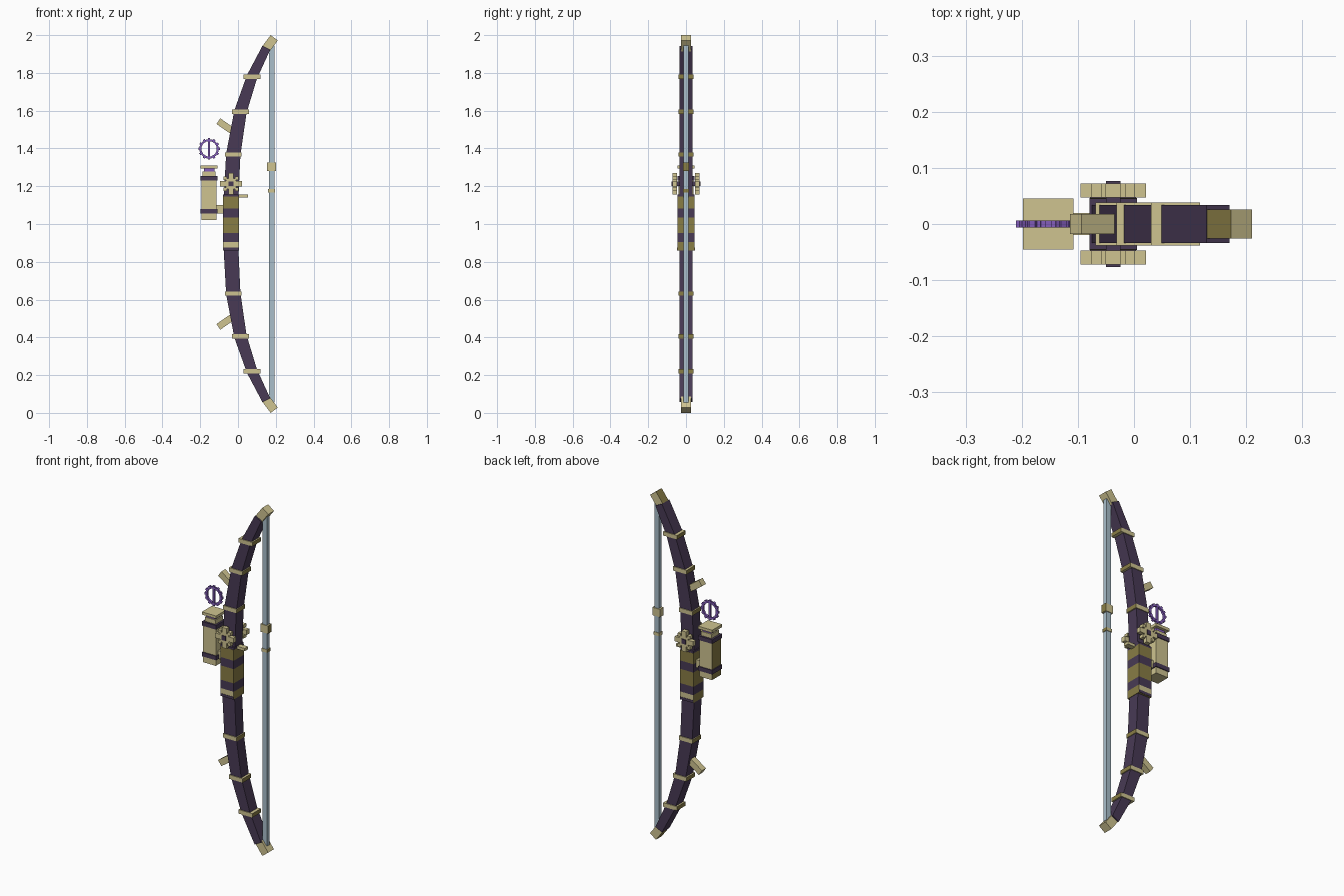
import bpy, bmesh, math
from mathutils import Vector, Matrix

cube = bpy.data.objects.get("Cube")
if cube:
    bpy.data.objects.remove(cube)


def material(name, rgb):
    m = bpy.data.materials.new(name)
    m.use_nodes = True
    m.diffuse_color = (*rgb, 1)
    m.node_tree.nodes["Principled BSDF"].inputs["Base Color"].default_value = (*rgb, 1)
    return m


DARK = material("dark purple wood", (0.065, 0.042, 0.09))
KHAKI = material("pale brass", (0.62, 0.55, 0.28))
OLIVE = material("olive wrap", (0.25, 0.205, 0.06))
STEEL = material("blue grey string", (0.4, 0.52, 0.6))
VIOLET = material("violet crystal", (0.23, 0.11, 0.5))


def finish(bm, name, mat):
    bmesh.ops.recalc_face_normals(bm, faces=bm.faces)
    mesh = bpy.data.meshes.new(name)
    bm.to_mesh(mesh)
    bm.free()
    mesh.materials.append(mat)
    obj = bpy.data.objects.new(name, mesh)
    bpy.context.collection.objects.link(obj)
    return obj


def add_box(bm, centre, size, tilt=0):
    m = Matrix.Translation(centre) @ Matrix.Rotation(tilt, 4, 'Y') @ Matrix.Diagonal((*size, 1))
    bmesh.ops.create_cube(bm, size=1, matrix=m)


def box(name, centre, size, mat, tilt=0):
    bm = bmesh.new()
    add_box(bm, centre, size, tilt)
    return finish(bm, name, mat)


def paint(obj, direction, mat):
    """Give the faces looking along a direction a second colour."""
    obj.data.materials.append(mat)
    for p in obj.data.polygons:
        if p.normal.dot(Vector(direction)) > 0.75:
            p.material_index = len(obj.data.materials) - 1


# Curved limb: one tapering rectangular sweep through the grip
half = [(-0.037, 0.13, 0.078), (-0.025, 0.368, 0.076), (0.013, 0.595, 0.066),
        (0.074, 0.779, 0.056), (0.15, 0.933, 0.046)]
path = [(Vector((x, 0, 1 - z)), w) for x, z, w in reversed(half)]
path += [(Vector((x, 0, 1 + z)), w) for x, z, w in half]
bm = bmesh.new()
rings = []
for i, (p, w) in enumerate(path):
    t = (path[min(i + 1, len(path) - 1)][0] - path[max(i - 1, 0)][0]).normalized()
    side = Vector((t.z, 0, -t.x)) * w / 2
    rings.append([bm.verts.new(p + side * a + Vector((0, 0.034 * b, 0)))
                  for a, b in ((-1, -1), (1, -1), (1, 1), (-1, 1))])
for a, b in zip(rings, rings[1:]):
    for k in range(4):
        bm.faces.new((a[k], a[(k + 1) % 4], b[(k + 1) % 4], b[k]))
bm.faces.new(rings[0])
bm.faces.new(rings[-1])
finish(bm, "bow_limbs", DARK)

# Bands, tips and pegs on both limbs
for label, s in (("upper", 1), ("lower", -1)):
    for i, (x, z, w) in enumerate(half[1:4]):
        band = box(f"{label}_band_{i + 1}", (x, 0, 1 + s * z), (0.088, 0.077, 0.023), KHAKI)
        paint(band, (1, 0, 0), OLIVE)
        paint(band, (-1, 0, 0), OLIVE)
    tip = box(f"{label}_tip", (0.17, 0, 1 + s * 0.957), (0.047, 0.052, 0.072), KHAKI, s * math.radians(37))
    paint(tip, (-1, 0, 0), OLIVE)
    box(f"{label}_peg", (-0.069, 0, 1 + s * 0.52), (0.085, 0.036, 0.036), KHAKI, s * math.radians(35))

# Grip with alternating wraps
GX = -0.037
levels = [0.86, 0.905, 0.953, 1.035, 1.083, 1.145]
for i, (lo, hi) in enumerate(zip(levels, levels[1:])):
    wrap = box(f"grip_wrap_{i + 1}", (GX, 0, (lo + hi) / 2), (0.084, 0.092, hi - lo),
               DARK if i % 2 else OLIVE)
    if i == 0:
        paint(wrap, (0, -1, 0), KHAKI)
        paint(wrap, (0, 1, 0), KHAKI)
box("grip_bottom_trim", (GX, 0, 0.868), (0.082, 0.095, 0.015), DARK)
box("grip_collar", (GX, 0, 1.15), (0.084, 0.09, 0.014), DARK)
box("arrow_rest", (0.018, 0, 1.147), (0.07, 0.03, 0.016), KHAKI)

# Blocky gears on either side of the handle
for label, s in (("front", -1), ("back", 1)):
    bm = bmesh.new()
    centre = Vector((GX, s * 0.06, 1.213))
    add_box(bm, centre, (0.116, 0.025, 0.028))
    add_box(bm, centre, (0.028, 0.025, 0.116))
    add_box(bm, centre, (0.054, 0.025, 0.054))
    for dx in (-1, 1):
        for dz in (-1, 1):
            add_box(bm, centre + Vector((dx, 0, dz)) * 0.03, (0.018, 0.025, 0.018))
    finish(bm, f"{label}_gear", KHAKI)
box("gear_axle", (GX, 0, 1.213), (0.026, 0.154, 0.026), DARK)

# Bowstring and its beads
box("bowstring", (0.178, 0, 1.0), (0.028, 0.025, 1.89), STEEL)
for label, z, size in (("nocking", 1.302, (0.048, 0.034, 0.045)), ("small", 1.177, (0.036, 0.031, 0.018))):
    bead = box(f"{label}_bead", (0.178, 0, z), size, KHAKI)
    paint(bead, (1, 0, 0), OLIVE)

# Canister beside the grip
CX = -0.153
body = box("canister_body", (CX, 0, 1.137), (0.08, 0.08, 0.234), KHAKI)
paint(body, (-1, 0, 0), OLIVE)
for label, z in (("upper", 1.243), ("lower", 1.067)):
    box(f"canister_{label}_strap", (CX, 0, z), (0.09, 0.09, 0.024), DARK)
box("canister_neck", (CX, 0, 1.266), (0.068, 0.068, 0.026), KHAKI)
box("canister_crystal", (CX, 0, 1.286), (0.056, 0.056, 0.018), VIOLET)
box("canister_lid", (CX, 0, 1.302), (0.09, 0.09, 0.016), KHAKI)
box("canister_bracket", (-0.095, 0, 1.078), (0.045, 0.04, 0.045), KHAKI)

# Toothed ring floating above the canister
bm = bmesh.new()
COUNT = 12
centre = Vector((CX, 0, 1.398))
for k in range(COUNT):
    a = 2 * math.pi * k / COUNT
    d = Vector((math.sin(a), 0, math.cos(a)))
    add_box(bm, centre + d * 0.045, (0.026, 0.012, 0.01), a)
    add_box(bm, centre + d * 0.051, (0.012, 0.012, 0.012), a)
add_box(bm, centre, (0.01, 0.01, 0.09))
finish(bm, "crystal_ring", VIOLET)
